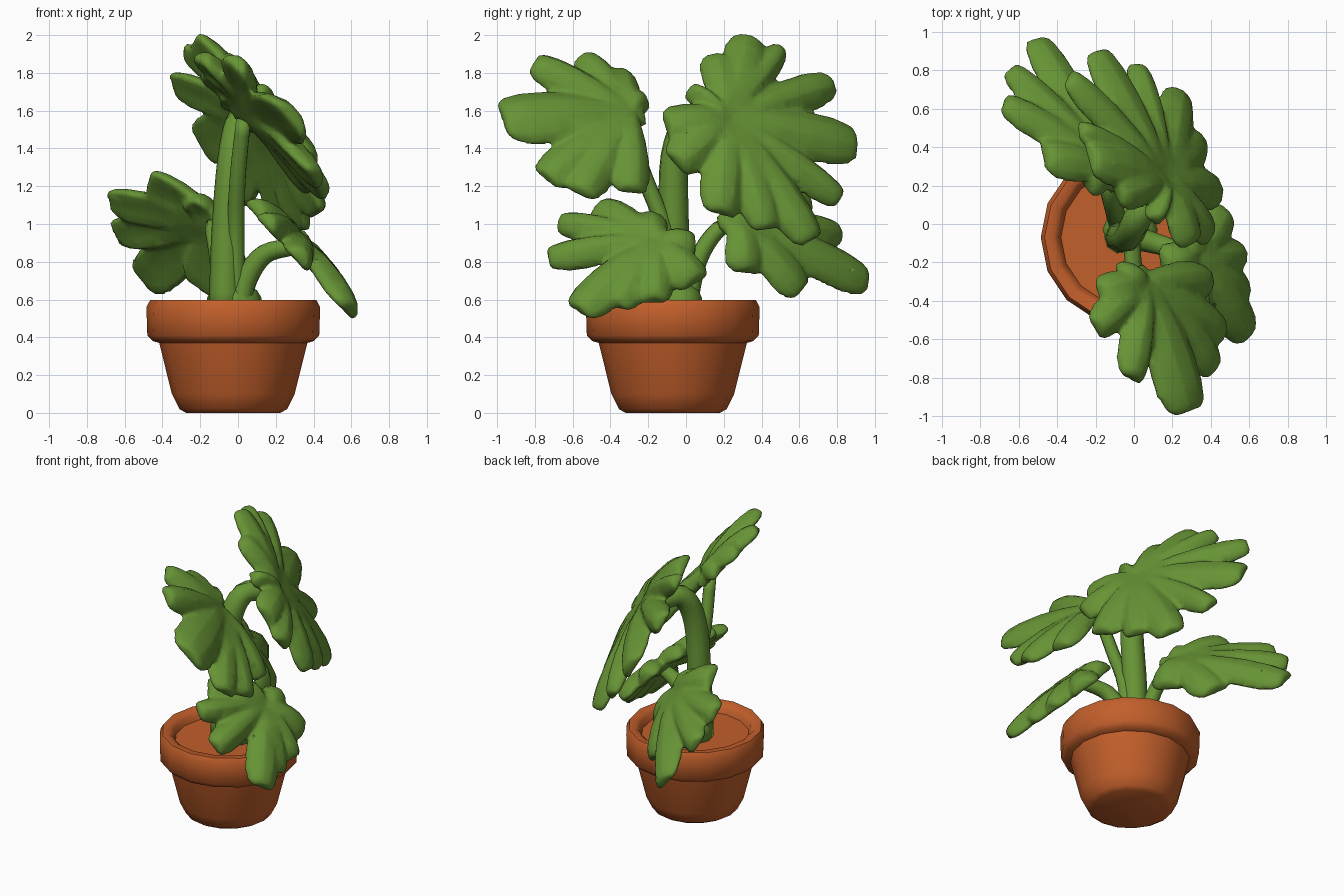
import bpy, bmesh, math
from mathutils import Vector

if "Cube" in bpy.data.objects:
    bpy.data.objects.remove(bpy.data.objects["Cube"])


def material(name, rgb):
    m = bpy.data.materials.new(name)
    m.diffuse_color = (*rgb, 1)
    m.use_nodes = True
    m.node_tree.nodes["Principled BSDF"].inputs["Base Color"].default_value = m.diffuse_color
    return m


GREEN = material("leaf green", (0.135, 0.295, 0.036))
CLAY = material("terracotta", (0.54, 0.115, 0.024))


def finish(name, bm, mat):
    bmesh.ops.recalc_face_normals(bm, faces=bm.faces[:])
    me = bpy.data.meshes.new(name)
    bm.to_mesh(me)
    bm.free()
    me.materials.append(mat)
    for p in me.polygons:
        p.use_smooth = True
    ob = bpy.data.objects.new(name, me)
    bpy.context.collection.objects.link(ob)
    return ob


def loft(bm, rings):
    """Skin a list of closed rings and cap both ends."""
    loops = [[bm.verts.new(p) for p in r] for r in rings]
    n = len(loops[0])
    for a, b in zip(loops, loops[1:]):
        for i in range(n):
            j = (i + 1) % n
            bm.faces.new((a[i], a[j], b[j], b[i]))
    bm.faces.new(loops[0][::-1])
    bm.faces.new(loops[-1])


def circle(c, u, v, ru, rv, n):
    return [c + u * math.cos(2 * math.pi * i / n) * ru + v * math.sin(2 * math.pi * i / n) * rv
            for i in range(n)]


# Lathed flower pot with heavy rim and shallow filled top
X, Y, Z = Vector((1, 0, 0)), Vector((0, 1, 0)), Vector((0, 0, 1))
PROFILE = [(0.25, 0.0), (0.285, 0.02), (0.325, 0.10), (0.392, 0.37), (0.425, 0.38), (0.455, 0.41),
           (0.460, 0.56), (0.44, 0.597), (0.395, 0.597), (0.37, 0.575), (0.355, 0.535)]
bm = bmesh.new()
loft(bm, [circle(Vector((-0.025, -0.07, z)), X, Y, r, r, 16) for r, z in PROFILE])
pot = finish("flower_pot", bm, CLAY)
bpy.context.view_layer.objects.active = pot
pot.select_set(True)
bpy.ops.object.shade_smooth_by_angle(angle=math.radians(55))
pot.select_set(False)


def stem(name, pts, r0, r1):
    """Tapered tube along a smooth path through pts."""
    pts = [Vector(p) for p in pts]
    ext = [pts[0] * 2 - pts[1]] + pts + [pts[-1] * 2 - pts[-2]]
    path = []
    for k in range(1, len(ext) - 2):
        a, b, c, d = ext[k - 1:k + 3]
        for s in range(4):
            t = s / 4
            path.append(0.5 * (2 * b + (c - a) * t + (2 * a - 5 * b + 4 * c - d) * t * t
                               + (3 * b - a - 3 * c + d) * t ** 3))
    path.append(pts[-1])
    rings = []
    for i, p in enumerate(path):
        d = (path[min(i + 1, len(path) - 1)] - path[max(i - 1, 0)]).normalized()
        u = d.cross(Vector((0.3, -1, 0.1))).normalized()
        r = r0 + (r1 - r0) * i / (len(path) - 1)
        rings.append(circle(p, u, d.cross(u), r, r, 9))
    bm = bmesh.new()
    loft(bm, rings)
    finish(name, bm, GREEN)


# Lobe outline: position along the lobe, relative width, relative thickness
LOBE = [(-0.12, 0.35, 0.6), (0.1, 0.55, 0.9), (0.35, 0.8, 1.0), (0.6, 1.0, 1.0),
        (0.82, 1.0, 0.95), (0.95, 0.82, 0.8), (1.0, 0.6, 0.55)]


def leaf(name, normal, level, hub, lobes):
    """Split leaf: each lobe tip (y, z, half width, x shift) lies near a tilted plane."""
    n = Vector(normal).normalized()
    hub = Vector(hub)
    bm = bmesh.new()
    for y, z, w, dx in lobes:
        x = (level - normal[1] * y - normal[2] * z) / normal[0] + dx
        d = Vector((x, y, z)) - hub
        side = n.cross(d).normalized()
        up = d.cross(side).normalized()
        rings = []
        for t, pw, pt in LOBE:
            c = hub + d * t + up * (0.03 * 4 * t * (1 - t))
            ring = circle(c, side, up, w * pw, 0.054 * pt, 10)
            # edges droop below the lobe's spine
            rings.append([p - up * 0.05 * ((p - c).dot(side) / w) ** 2 for p in ring])
        loft(bm, rings)
    ob = finish(name, bm, GREEN)
    # fuse the lobes into one soft, coarse surface
    rm = ob.modifiers.new("fuse", 'REMESH')
    rm.mode = 'VOXEL'
    rm.voxel_size = 0.015
    rm.use_smooth_shade = True
    sm = ob.modifiers.new("soften", 'SMOOTH')
    sm.iterations = 2
    sm.factor = 0.5
    de = ob.modifiers.new("coarsen", 'DECIMATE')
    de.ratio = 0.12


# Four large split leaves
leaf("upper_back_leaf", (0.76, 0.43, 0.48), 0.92, (0.15, 0.22, 1.55),
     [(0.17, 1.89, 0.11, 0), (0.35, 1.98, 0.13, 0.02), (0.50, 1.93, 0.08, 0.02),
      (0.77, 1.75, 0.11, 0), (0.90, 1.43, 0.15, 0.02), (0.82, 1.14, 0.10, 0),
      (0.67, 0.92, 0.13, 0), (0.44, 0.98, 0.12, 0), (0.19, 1.06, 0.13, 0),
      (-0.05, 1.33, 0.12, 0), (-0.10, 1.52, 0.13, 0), (0.02, 1.72, 0.06, 0)])
leaf("upper_front_leaf", (0.71, 0.21, 0.66), 1.00, (0.05, -0.30, 1.58),
     [(-0.80, 1.86, 0.11, 0.08), (-0.54, 1.89, 0.10, 0), (-0.37, 1.81, 0.11, 0),
      (-0.25, 1.68, 0.08, 0), (-0.97, 1.57, 0.18, 0.06), (-0.74, 1.25, 0.13, -0.04),
      (-0.56, 1.17, 0.12, -0.02), (-0.29, 1.18, 0.11, 0)])
leaf("lower_front_leaf", (0.73, -0.03, 0.68), 0.83, (0.31, -0.16, 0.90),
     [(-0.67, 1.02, 0.09, 0), (-0.46, 1.10, 0.11, 0), (-0.22, 1.04, 0.11, 0),
      (-0.73, 0.83, 0.10, 0), (-0.57, 0.55, 0.13, 0), (-0.38, 0.58, 0.12, 0),
      (-0.17, 0.60, 0.10, 0), (0.05, 0.70, 0.12, 0), (0.05, 0.90, 0.10, 0)])
leaf("lower_back_leaf", (0.64, 0.55, 0.55), 0.59, (-0.12, 0.27, 1.0),
     [(0.33, 0.75, 0.12, 0), (0.62, 0.66, 0.14, 0), (0.96, 0.71, 0.14, 0.02),
      (0.81, 0.96, 0.11, -0.04), (0.64, 1.13, 0.11, -0.07), (0.37, 1.24, 0.13, 0),
      (0.22, 1.14, 0.09, 0)])

# Trunk and leaf stalks
stem("main_trunk", [(-0.07, -0.07, 0.53), (-0.06, -0.065, 0.95), (-0.03, -0.06, 1.35),
                    (0.02, 0.03, 1.56), (0.12, 0.2, 1.54)], 0.085, 0.07)
stem("upper_front_stalk", [(-0.01, -0.07, 0.53), (-0.01, -0.11, 0.95), (0.0, -0.22, 1.25),
                           (0.03, -0.32, 1.55)], 0.05, 0.04)
stem("lower_front_stalk", [(0.0, -0.07, 0.53), (0.04, -0.08, 0.70), (0.14, -0.11, 0.84),
                           (0.29, -0.16, 0.88)], 0.07, 0.045)
stem("lower_back_stalk", [(-0.08, 0.0, 0.53), (-0.10, 0.06, 0.8), (-0.13, 0.17, 0.97),
                          (-0.13, 0.28, 0.99)], 0.055, 0.04)

# Low clump where the stalks leave the pot
bm = bmesh.new()
loft(bm, [circle(Vector((-0.02, -0.03, z)), X, Y, r * 1.2, r, 10)
          for r, z in [(0.12, 0.52), (0.12, 0.61), (0.10, 0.65), (0.05, 0.68)]])
finish("stalk_base", bm, GREEN)
